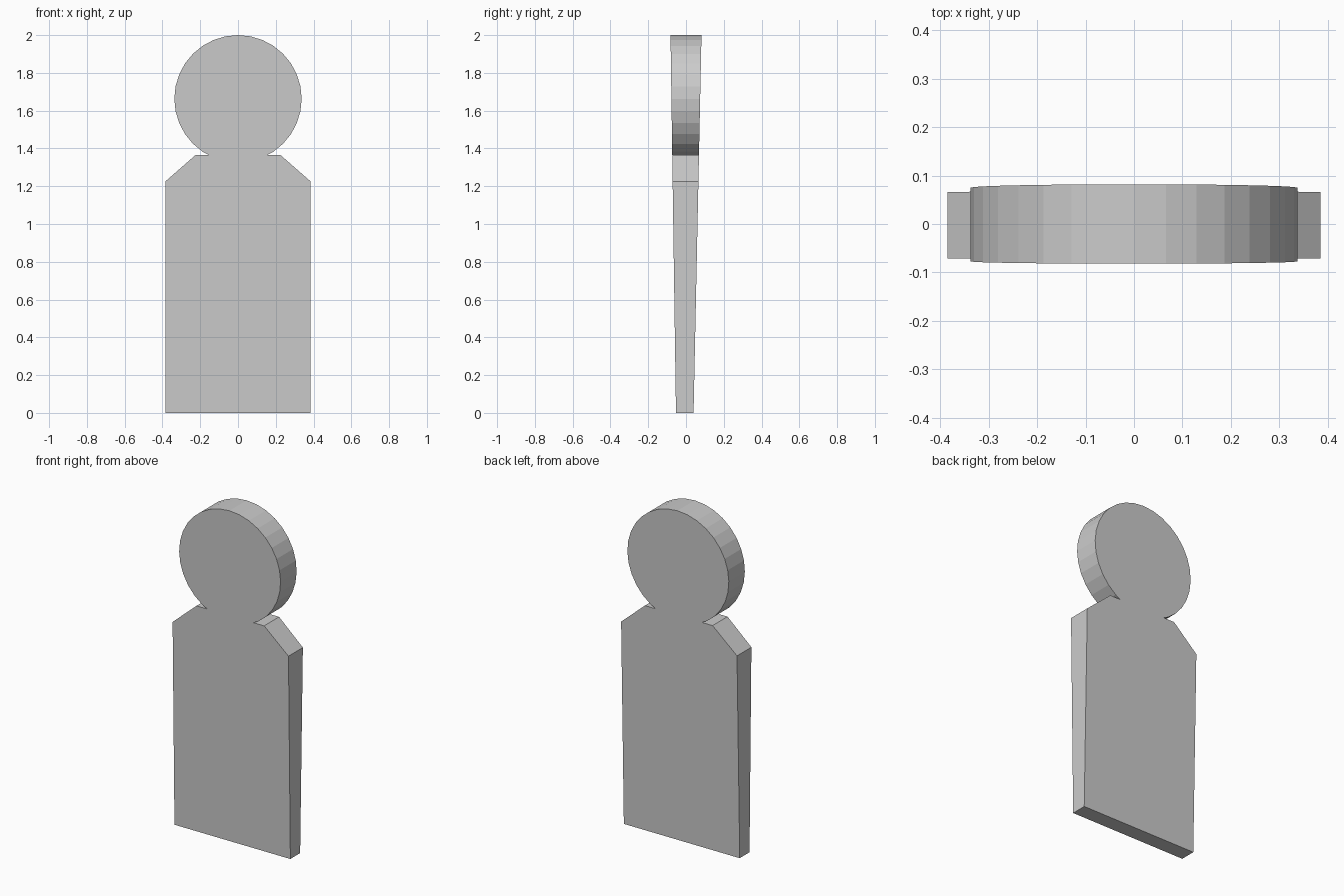
import bpy, bmesh, math

if "Cube" in bpy.data.objects:
    bpy.data.objects.remove(bpy.data.objects["Cube"])

# Half outline of the body: bottom corner, shoulder, shoulder top, neck notch
body = [(0.385, 0.0), (0.385, 1.225), (0.225, 1.365), (0.153, 1.365)]

# Round head: 32-sided circle, open at the neck
R, CZ, STEP = 0.337, 1.663, math.tau / 32
head = [(R * math.sin(i * STEP), CZ - R * math.cos(i * STEP)) for i in range(3, 30)]

outline = body + head + [(-x, z) for x, z in reversed(body)]


# Slab faces lean outwards towards the top
def front_y(z):
    return -0.053 - 0.0145 * z


def back_y(z):
    return 0.040 + 0.021 * z


bm = bmesh.new()
front = [bm.verts.new((x, front_y(z), z)) for x, z in outline]
back = [bm.verts.new((x, back_y(z), z)) for x, z in outline]
bm.faces.new(front)
bm.faces.new(back[::-1])
n = len(outline)
for i in range(n):
    j = (i + 1) % n
    bm.faces.new((front[j], front[i], back[i], back[j]))
bmesh.ops.recalc_face_normals(bm, faces=bm.faces)

mesh = bpy.data.meshes.new("figure_slab")
bm.to_mesh(mesh)
bm.free()
bpy.context.collection.objects.link(bpy.data.objects.new("figure_slab", mesh))
